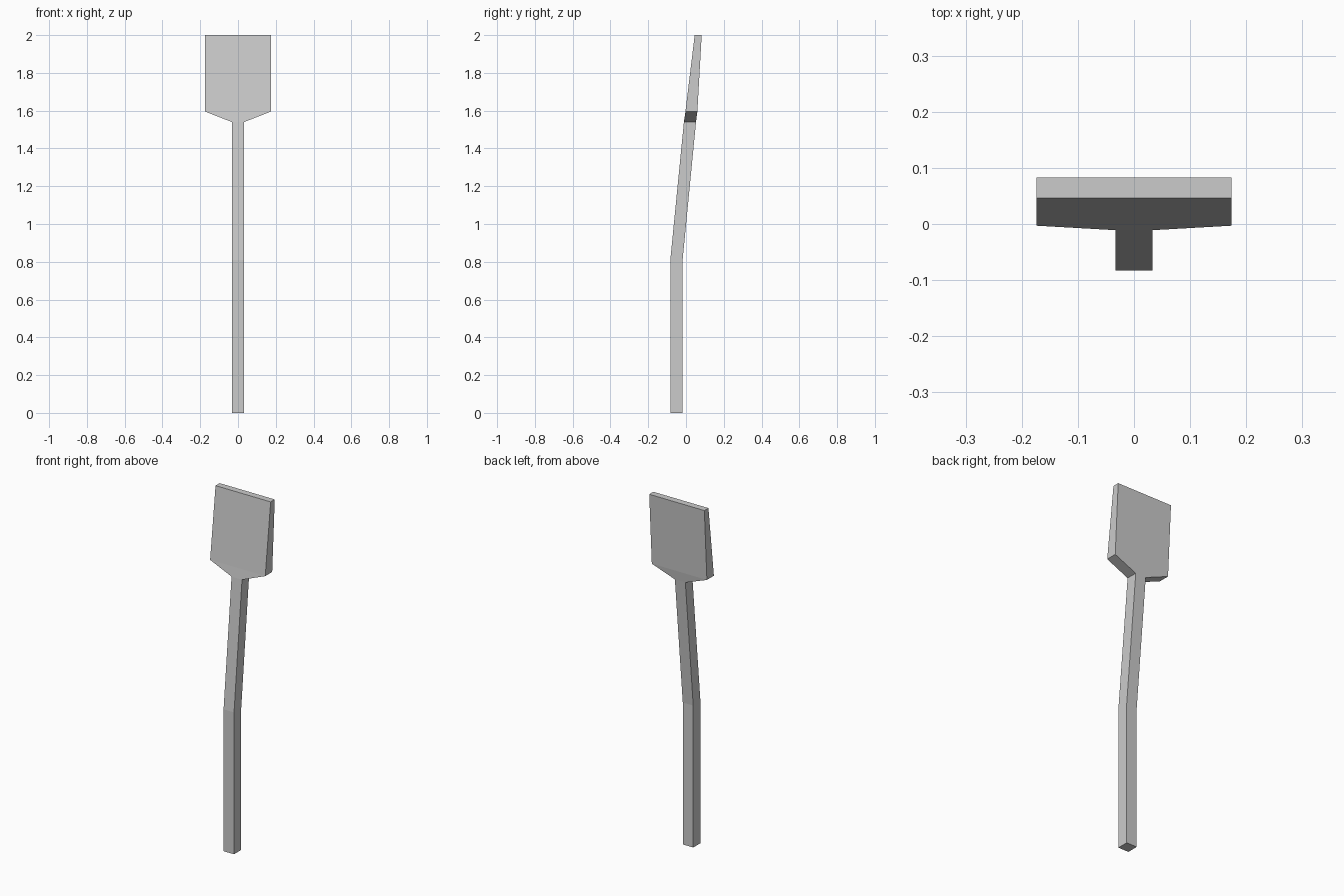
import bpy
import bmesh

cube = bpy.data.objects.get("Cube")
if cube:
    bpy.data.objects.remove(cube, do_unlink=True)

# Single plain grey
grey = bpy.data.materials.new("plain grey")
grey.use_nodes = True
colour = (0.6, 0.6, 0.6, 1)
grey.diffuse_color = colour
grey.node_tree.nodes["Principled BSDF"].inputs["Base Color"].default_value = colour

# Cross-sections from handle end to blade tip: height, half width, front y, back y
sections = [
    (0.0, 0.033, -0.083, -0.018),
    (0.81, 0.033, -0.083, -0.018),
    (1.54, 0.033, -0.011, 0.053),
    (1.595, 0.174, -0.003, 0.06),
    (2.0, 0.174, 0.046, 0.083),
]

# Bent square handle flaring into a flat tapering blade
bm = bmesh.new()
rings = []
for z, w, front, back in sections:
    corners = [(-w, front), (w, front), (w, back), (-w, back)]
    rings.append([bm.verts.new((x, y, z)) for x, y in corners])
for low, high in zip(rings, rings[1:]):
    for i in range(4):
        j = (i + 1) % 4
        bm.faces.new((low[i], low[j], high[j], high[i]))
bm.faces.new(rings[0][::-1])
bm.faces.new(rings[-1])
bmesh.ops.recalc_face_normals(bm, faces=bm.faces[:])

mesh = bpy.data.meshes.new("spatula")
bm.to_mesh(mesh)
bm.free()
mesh.materials.append(grey)
bpy.context.collection.objects.link(bpy.data.objects.new("spatula", mesh))
